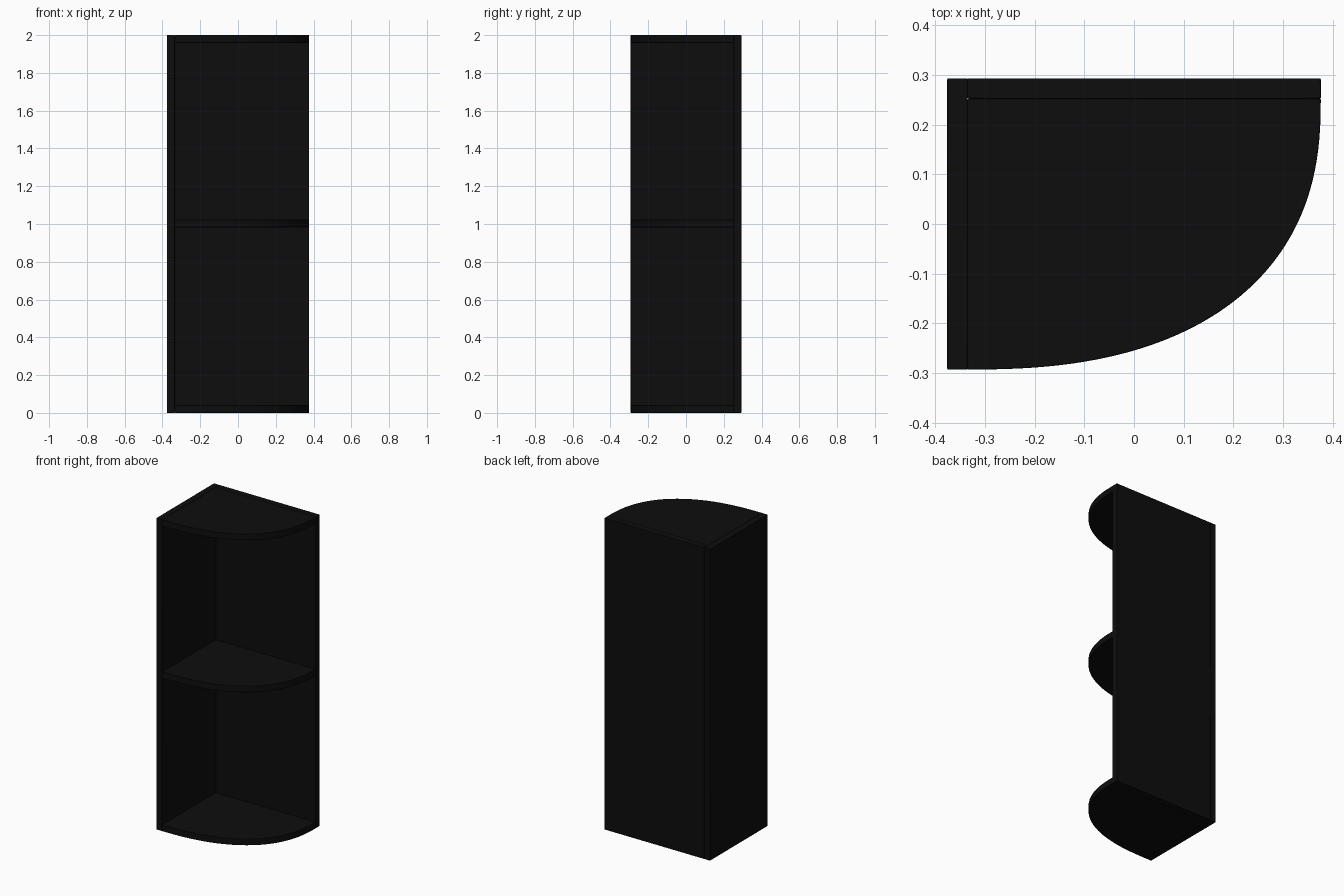
import bpy, bmesh, math

cube = bpy.data.objects.get("Cube")
if cube:
    bpy.data.objects.remove(cube, do_unlink=True)

# Overall footprint and board thickness
X, Y, H, T = 0.376, 0.293, 2.0, 0.041
INNER_X, INNER_Y = -X + T, Y - T

black = bpy.data.materials.new("black_wood")
black.use_nodes = True
colour = (0.004, 0.004, 0.004, 1)
black.diffuse_color = colour
black.node_tree.nodes["Principled BSDF"].inputs["Base Color"].default_value = colour


def board(name, outline, bottom, top):
    """Extrude a counter-clockwise outline into a board with softened edges."""
    bm = bmesh.new()
    face = bm.faces.new([bm.verts.new((x, y, bottom)) for x, y in outline])
    result = bmesh.ops.extrude_face_region(bm, geom=[face], use_keep_orig=True)
    verts = [g for g in result["geom"] if isinstance(g, bmesh.types.BMVert)]
    bmesh.ops.translate(bm, verts=verts, vec=(0, 0, top - bottom))
    bmesh.ops.recalc_face_normals(bm, faces=bm.faces)
    mesh = bpy.data.meshes.new(name)
    bm.to_mesh(mesh)
    bm.free()
    mesh.materials.append(black)
    obj = bpy.data.objects.new(name, mesh)
    bpy.context.collection.objects.link(obj)
    bevel = obj.modifiers.new("soft_edges", "BEVEL")
    bevel.width = 0.002
    bevel.segments = 2
    bevel.limit_method = "ANGLE"
    bpy.ops.object.select_all(action="DESELECT")
    obj.select_set(True)
    bpy.context.view_layer.objects.active = obj
    bpy.ops.object.shade_smooth_by_angle(angle=math.radians(30))
    return obj


def rectangle(x0, x1, y0, y1):
    return [(x0, y0), (x1, y0), (x1, y1), (x0, y1)]


def rounded_quarter(steps=48, power=2.42):
    """Shelf outline: a full, slightly squared quarter oval."""
    points = [(INNER_X, INNER_Y)]
    for i in range(steps + 1):
        a = math.pi / 2 * i / steps
        u = max(math.sin(a), 0) ** (2 / power)
        v = max(math.cos(a), 0) ** (2 / power)
        points.append((INNER_X + (X - INNER_X) * u, INNER_Y - (INNER_Y + Y) * v))
    return points


# Upright panels
board("side_panel", rectangle(-X, INNER_X, -Y, Y), 0, H)
board("back_panel", rectangle(INNER_X, X, INNER_Y, Y), 0, H)

# Curved shelves
for name, bottom in (("bottom_shelf", 0), ("middle_shelf", 0.982), ("top_shelf", H - T)):
    board(name, rounded_quarter(), bottom, bottom + T)
